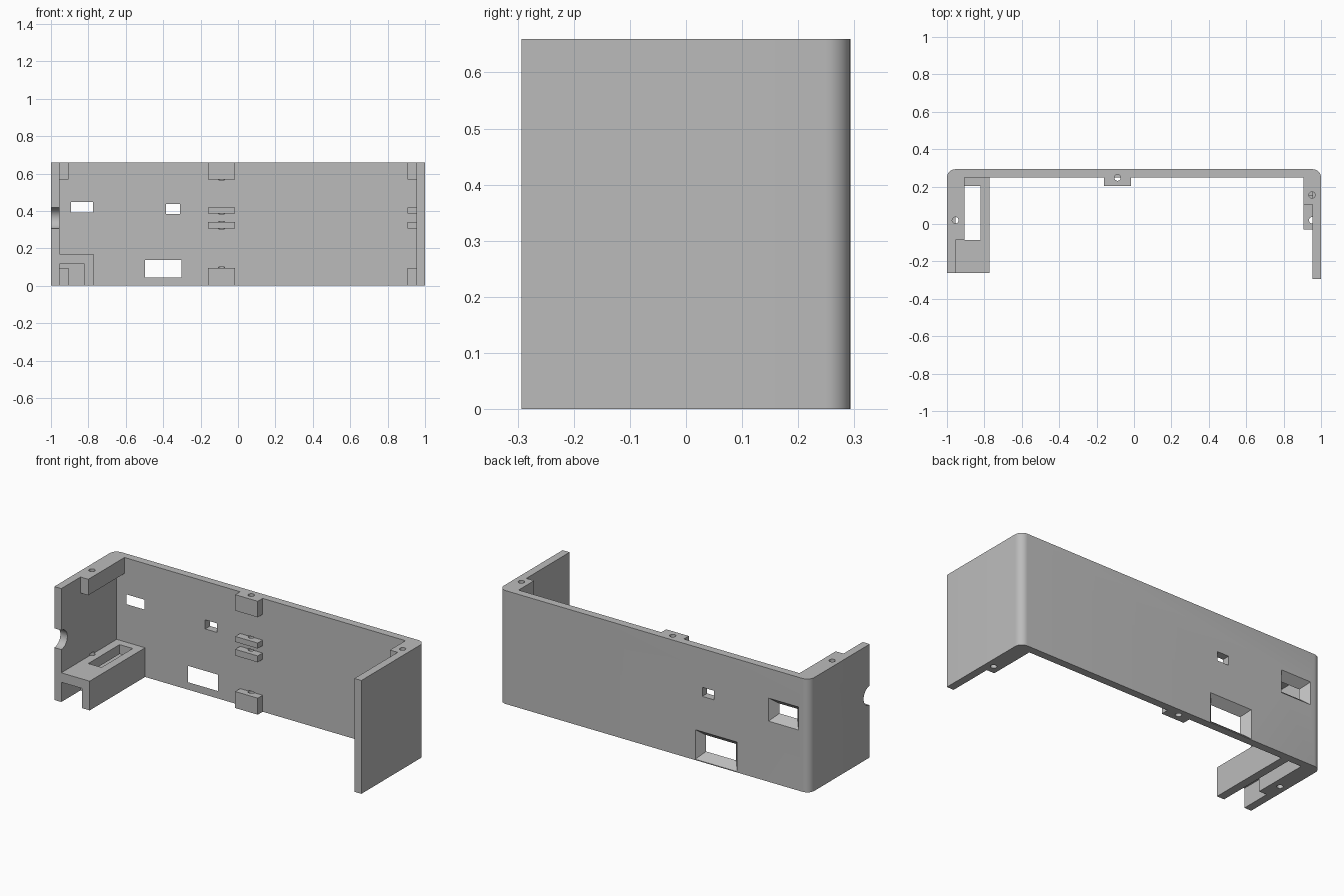
import bpy, bmesh, math
from mathutils import Matrix, Vector

if "Cube" in bpy.data.objects:
    bpy.data.objects.remove(bpy.data.objects["Cube"])

grey = bpy.data.materials.new("plain grey")
grey.use_nodes = True
colour = (0.5, 0.5, 0.5, 1)
grey.diffuse_color = colour
grey.node_tree.nodes["Principled BSDF"].inputs["Base Color"].default_value = colour

HEIGHT = 0.66
WALL = 0.045
BACK = 0.293
INNER = BACK - WALL


def hull(bm, points):
    verts = [bm.verts.new(p) for p in points]
    bmesh.ops.convex_hull(bm, input=verts)


def box(bm, xs, ys, zs):
    hull(bm, [(x, y, z) for x in xs for y in ys for z in zs])


def cylinder(bm, centre, radius, length, axis="Z"):
    turn = Matrix.Rotation(math.pi / 2, 4, "Y") if axis == "X" else Matrix()
    bmesh.ops.create_cone(bm, cap_ends=True, segments=32, radius1=radius, radius2=radius,
                          depth=length, matrix=Matrix.Translation(centre) @ turn)


def prism(bm, points, direction):
    face = bm.faces.new([bm.verts.new(p) for p in points])
    new = bmesh.ops.extrude_face_region(bm, geom=[face])["geom"]
    moved = [g for g in new if isinstance(g, bmesh.types.BMVert)]
    bmesh.ops.translate(bm, verts=moved, vec=Vector(direction))


def finish(name, bm, cutter=None):
    bmesh.ops.recalc_face_normals(bm, faces=bm.faces)
    mesh = bpy.data.meshes.new(name)
    bm.to_mesh(mesh)
    bm.free()
    mesh.materials.append(grey)
    obj = bpy.data.objects.new(name, mesh)
    bpy.context.collection.objects.link(obj)
    if cutter:
        mod = obj.modifiers.new("cuts", "BOOLEAN")
        mod.operation = "DIFFERENCE"
        mod.solver = "EXACT"
        mod.object = cutter
        bpy.ops.object.select_all(action="DESELECT")
        obj.select_set(True)
        bpy.context.view_layer.objects.active = obj
        bpy.ops.object.convert(target="MESH")
        bpy.ops.object.shade_smooth_by_angle(angle=math.radians(30))
    return obj


# Height ranges of the screw blocks and the two middle rails
BOTTOM, TOP = (0, 0.096), (0.567, HEIGHT)
RAILS = [(0.305, 0.342), (0.385, 0.417)]

# Cutter: windows, screw holes, cable notch and tray opening
bm = bmesh.new()
for x0, x1, z0, z1, flare in [(-0.89, -0.777, 0.393, 0.447, 0.046),
                              (-0.495, -0.305, 0.045, 0.137, 0.046),
                              (-0.385, -0.31, 0.383, 0.436, 0)]:
    hull(bm, [(x, y, z) for y, d in [(INNER - 0.002, 0), (BACK + 0.007, flare)]
              for x in (x0 - d, x1 + d) for z in (z0 - d, z1 + d)])

LOW_DRILL, HIGH_DRILL = (-0.01, 0.1), (0.565, 0.67)
RAIL_DRILLS = [(a - 0.002, b + 0.002) for a, b in RAILS]
for x, y, spans in [(-0.955, 0.02, [(-0.01, 0.18), HIGH_DRILL]),
                    (-0.088, INNER, [LOW_DRILL, HIGH_DRILL] + RAIL_DRILLS),
                    (0.952, 0.02, [LOW_DRILL] + RAIL_DRILLS),
                    (0.952, 0.155, [HIGH_DRILL])]:
    for a, b in spans:
        cylinder(bm, (x, y, (a + b) / 2), 0.017, b - a)
cylinder(bm, (-0.98, -0.262, 0.361), 0.056, 0.1, "X")
box(bm, (-0.905, -0.82), (-0.085, 0.203), (0.1, 0.2))
cutter = finish("cutter", bm)
cutter.hide_render = True
cutter.hide_set(True)

# Shell: a U-shaped wall with rounded outer back corners
RADIUS = 0.045
outline = [(-1, -0.262)]
for side, start in ((-1, 180), (1, 90)):
    for i in range(9):
        a = math.radians(start - i * 90 / 8)
        outline.append((side * (1 - RADIUS) + RADIUS * math.cos(a),
                        BACK - RADIUS + RADIUS * math.sin(a)))
outline += [(1, -BACK), (1 - WALL, -BACK), (1 - WALL, INNER),
            (WALL - 1, INNER), (WALL - 1, -0.262)]
bm = bmesh.new()
prism(bm, [(x, y, 0) for x, y in outline], (0, 0, HEIGHT))
finish("shell", bm, cutter)

# Tray along the right wall: top plate with a hanging side
bm = bmesh.new()
profile = [(-0.955, 0.17), (-0.772, 0.17), (-0.772, 0), (-0.82, 0), (-0.82, 0.115), (-0.955, 0.115)]
prism(bm, [(x, -0.262, z) for x, z in profile], (0, INNER + 0.262, 0))
finish("tray", bm, cutter)

# Screw blocks and rails on the three walls
LEFT_X, RIGHT_X, MID_X = (0.905, 0.955), (-0.955, -0.905), (-0.16, -0.015)
parts = [("right_top_block", RIGHT_X, (-0.085, INNER), TOP),
         ("right_bottom_block", RIGHT_X, (-0.085, INNER), BOTTOM),
         ("left_top_block", LEFT_X, (0.105, INNER), TOP),
         ("left_bottom_block", LEFT_X, (-0.03, INNER), BOTTOM),
         ("back_top_block", MID_X, (0.203, INNER), TOP),
         ("back_bottom_block", MID_X, (0.203, INNER), BOTTOM)]
for label, span in zip(("lower", "upper"), RAILS):
    parts.append((f"left_{label}_rail", LEFT_X, (-0.03, 0.155), span))
    parts.append((f"back_{label}_rail", MID_X, (0.203, INNER), span))
for name, xs, ys, zs in parts:
    bm = bmesh.new()
    box(bm, xs, ys, zs)
    finish(name, bm, cutter)
